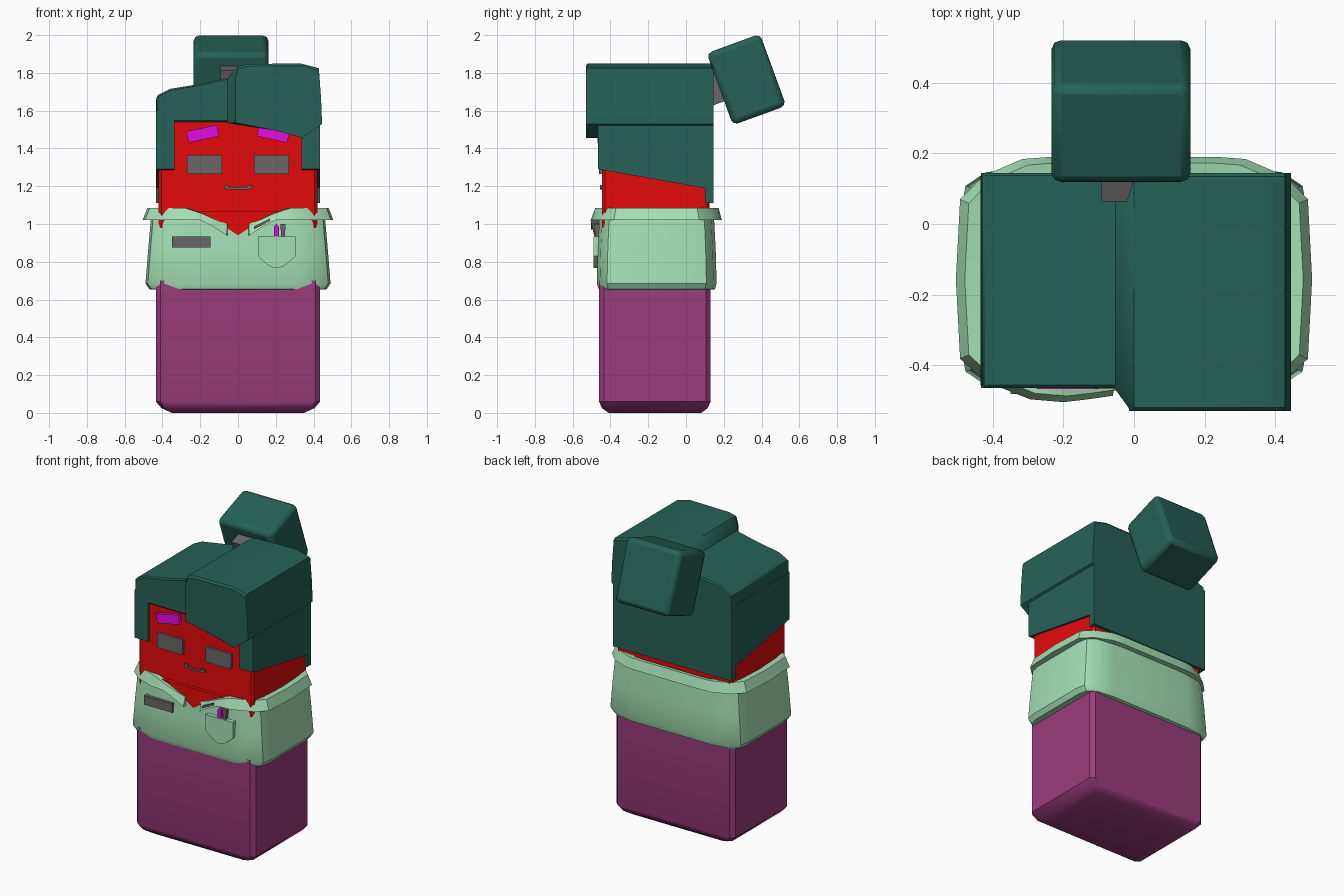
import bpy, bmesh
from math import radians
from mathutils import Matrix

if "Cube" in bpy.data.objects:
    bpy.data.objects.remove(bpy.data.objects["Cube"], do_unlink=True)


def material(name, rgb):
    m = bpy.data.materials.new(name)
    m.use_nodes = True
    m.diffuse_color = (*rgb, 1)
    m.node_tree.nodes["Principled BSDF"].inputs["Base Color"].default_value = (*rgb, 1)
    return m


TEAL = material("teal_hair", (0.019, 0.12, 0.092))
RED = material("red_skin", (0.78, 0.003, 0.003))
MINT = material("mint_cloth", (0.375, 0.75, 0.465))
PLUM = material("plum_cloth", (0.33, 0.045, 0.2))
GREY = material("dark_grey", (0.135, 0.135, 0.135))
PINK = material("magenta", (0.76, 0.004, 0.76))


def finish(name, bm, mat, bevel=0, segments=1, angle=35):
    bmesh.ops.recalc_face_normals(bm, faces=bm.faces)
    me = bpy.data.meshes.new(name)
    bm.to_mesh(me)
    bm.free()
    ob = bpy.data.objects.new(name, me)
    bpy.context.collection.objects.link(ob)
    me.materials.append(mat)
    if bevel:
        mod = ob.modifiers.new("bevel", "BEVEL")
        mod.width, mod.segments, mod.limit_method = bevel, segments, "ANGLE"
    bpy.ops.object.select_all(action="DESELECT")
    ob.select_set(True)
    bpy.context.view_layer.objects.active = ob
    bpy.ops.object.shade_smooth_by_angle(angle=radians(angle))
    return ob


def loft(name, rings, mat, **kw):
    """Skin a row of closed rings and cap both ends."""
    bm = bmesh.new()
    rows = [[bm.verts.new(p) for p in r] for r in rings]
    n = len(rows[0])
    for a, b in zip(rows, rows[1:]):
        for i in range(n):
            j = (i + 1) % n
            bm.faces.new((a[i], a[j], b[j], b[i]))
    bm.faces.new(rows[0])
    bm.faces.new(rows[-1][::-1])
    return finish(name, bm, mat, **kw)


def front_plate(name, outline, y0, y1, mat, **kw):
    """Extrude an x-z outline along y."""
    return loft(name, [[(x, y, z) for x, z in outline] for y in (y0, y1)], mat, **kw)


def rect(x0, x1, z0, z1):
    return [(x0, z0), (x1, z0), (x1, z1), (x0, z1)]


def tilted_box(name, size, centre, tilt, mat, **kw):
    bm = bmesh.new()
    m = Matrix.Translation(centre) @ Matrix.Rotation(radians(tilt), 4, "X") @ Matrix.Diagonal((*size, 1))
    bmesh.ops.create_cube(bm, size=1, matrix=m)
    return finish(name, bm, mat, **kw)


def oval(quarter, cy, z):
    """Mirror a quarter outline (side to end) into a full ring."""
    back = quarter + [(-x, y) for x, y in quarter[::-1]]
    return [(x, cy + y, z) for x, y in back] + [(x, cy - y, z) for x, y in back[::-1]]


def corner_cut(a, b, c):
    return [(a, b - c), (a - c, b)]


def soft_corner(a, b):
    return [(a, 0.62 * b), (0.975 * a, 0.83 * b), (0.86 * a, 0.95 * b), (0.62 * a, b)]


# Legs
loft("legs", [oval(corner_cut(a, b, 0.025), -0.165, z) for a, b, z in
              [(0.35, 0.245, 0), (0.405, 0.28, 0.025), (0.435, 0.295, 0.06), (0.435, 0.295, 0.7)]], PLUM)

# Shirt body
loft("shirt", [oval(soft_corner(a, b), -0.155, z) for a, b, z in
               [(0.44, 0.295, 0.652), (0.47, 0.308, 0.655), (0.49, 0.317, 0.685),
                (0.475, 0.312, 0.87), (0.46, 0.303, 1.04)]], MINT)

# Collar: swept flap from one lapel point round the back to the other
half = [(0.06, -0.487, 0.94, 1.0), (0.13, -0.497, 0.985, 1.025), (0.2, -0.505, 1.02, 1.055),
        (0.295, -0.497, 1.02, 1.085), (0.425, -0.445, 1.02, 1.085), (0.493, -0.382, 1.02, 1.085),
        (0.505, -0.157, 1.02, 1.085), (0.493, 0.07, 1.02, 1.085), (0.428, 0.136, 1.02, 1.085),
        (0.317, 0.184, 1.02, 1.085), (0.24, 0.19, 1.02, 1.085)]
path = half + [(-x, y, a, b) for x, y, a, b in half[::-1]]


def flap(x, y, low, high):
    def at(s, z):
        return (x * s, -0.157 + (y + 0.157) * s, z)
    return [at(1, low), at(0.95, high), at(0.86, high - 0.005), at(0.9, low)]


loft("collar", [flap(*p) for p in path], MINT)

# Head and open neckline
loft("head", [oval(corner_cut(0.42, 0.285, 0.015), -0.16, z) for z in (0.98, 1.65)], RED)
front_plate("neckline", [(-0.24, 1.07), (0.24, 1.07), (0.09, 1.0), (0, 0.94), (-0.09, 1.0)],
            -0.43, -0.467, RED)

# Face
brow = [(0.275, 1.49), (0.11, 1.525), (0.1, 1.465), (0.26, 1.43)]
for side, s in (("left", 1), ("right", -1)):
    front_plate(side + "_eye", [(s * x, z) for x, z in rect(0.085, 0.27, 1.265, 1.365)],
                -0.44, -0.46, GREY)
    front_plate(side + "_eyebrow", [(s * x, z) for x, z in brow], -0.44, -0.468, PINK)
front_plate("mouth", [(-0.075, 1.19), (-0.055, 1.183), (0.055, 1.183), (0.075, 1.19), (0.075, 1.207),
                      (0.05, 1.207), (0.05, 1.195), (-0.05, 1.195), (-0.05, 1.207), (-0.075, 1.207)],
            -0.44, -0.455, GREY)

# Hair: low right half, tall left half with a forward fringe
low_half = [(-0.435, 1.53), (-0.43, 1.68), (-0.36, 1.715), (-0.2, 1.742), (-0.05, 1.775),
            (0.02, 1.79), (0.02, 1.54), (-0.335, 1.54)]
front_plate("hair_right_half", low_half, -0.465, 0.145, TEAL, bevel=0.008)


def tall_ring(y, inner, drop):
    return [(x, y, z) for x, z in [
        (inner, 1.535), (0.2, 1.495), (0.34, 1.455), (0.445, 1.53), (0.44, 1.66), (0.428, 1.825 - drop),
        (0.33, 1.85 - drop), (0.05, 1.847 - drop), (0, 1.835 - drop), (inner - 0.001, 1.77)]]


loft("hair_left_half", [tall_ring(-0.53, -0.012, 0.012), tall_ring(-0.52, -0.015, 0),
                        tall_ring(-0.465, -0.055, 0), tall_ring(0.135, -0.055, 0),
                        tall_ring(0.145, -0.05, 0.012)], TEAL)

# Hair sides and back
profile = [(-0.465, 1.29), (0.1, 1.19), (0.145, 1.11), (0.145, 1.6), (-0.465, 1.6)]
for side, s in (("left", 1), ("right", -1)):
    loft("hair_side_" + side, [[(s * x, y, z) for y, z in profile] for x in (0.335, 0.434)], TEAL)
front_plate("hair_back", rect(-0.434, 0.434, 1.11, 1.66), 0.1, 0.145, TEAL)

# Tied bun behind the head
tilted_box("hair_tie", (0.095, 0.1, 0.2), (-0.045, 0.145, 1.735), 20, GREY)
tilted_box("hair_bun", (0.395, 0.3, 0.405), (-0.037, 0.32, 1.765), 20, TEAL,
           bevel=0.028, segments=2, angle=50)

# Shirt details
front_plate("pocket", [(0.105, 0.935), (0.305, 0.935), (0.305, 0.83), (0.255, 0.785), (0.22, 0.768),
                       (0.19, 0.768), (0.155, 0.785), (0.105, 0.83)], -0.45, -0.49, MINT)
front_plate("name_tag", rect(-0.35, -0.145, 0.875, 0.935), -0.45, -0.482, GREY)
front_plate("magenta_pen", [(0.19, 0.92), (0.216, 0.92), (0.216, 0.985), (0.203, 1.002), (0.19, 0.985)],
            -0.45, -0.484, PINK)
front_plate("grey_pen", rect(0.228, 0.25, 0.92, 0.97), -0.45, -0.482, GREY)
front_plate("grey_pen_cap", rect(0.226, 0.252, 0.968, 1.0), -0.45, -0.484, GREY)
front_plate("collar_pin", [(0.085, 0.972), (0.17, 1.015), (0.17, 1.03), (0.085, 0.987)],
            -0.48, -0.502, GREY)
